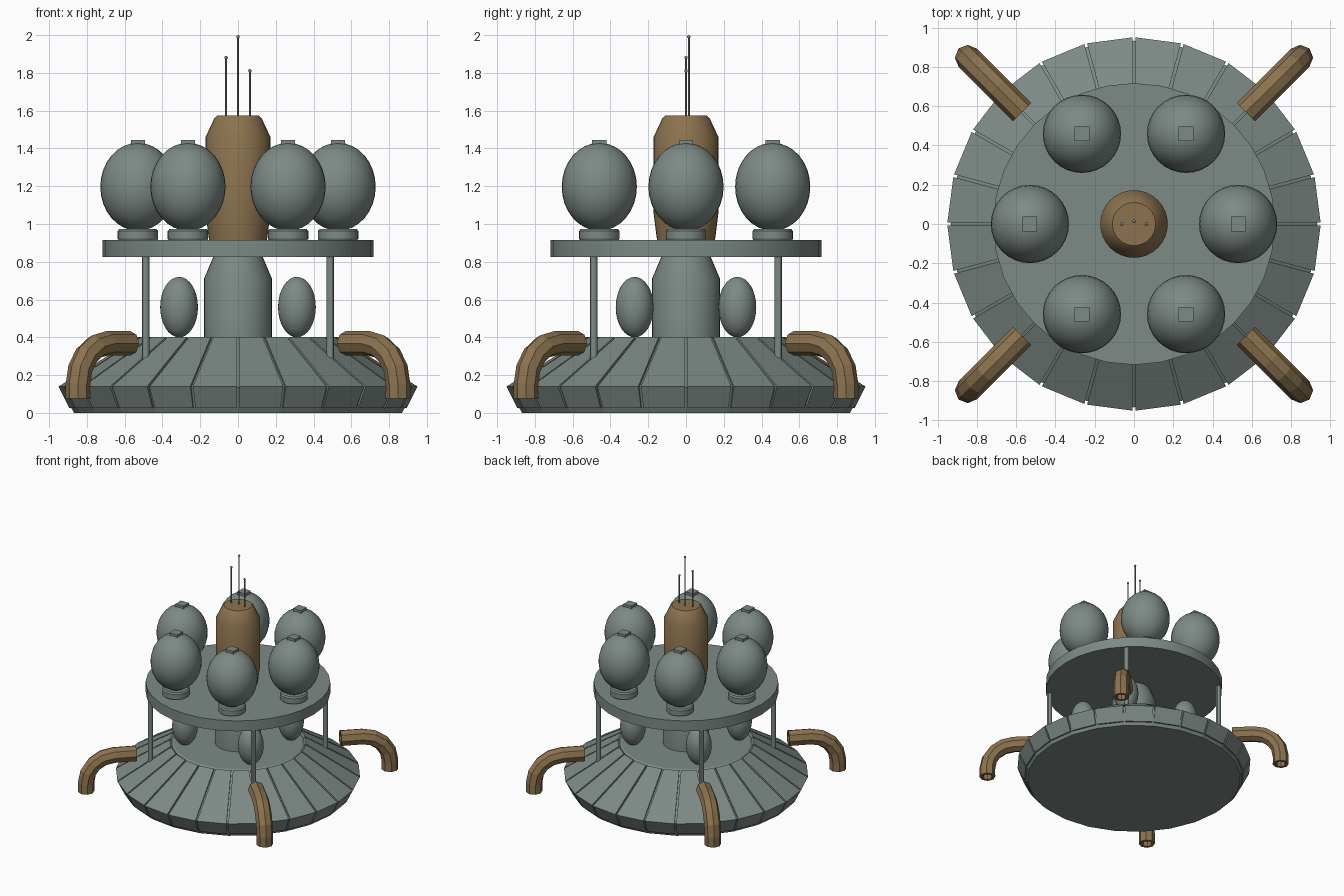
import bpy, bmesh
from math import sin, cos, pi, radians
from mathutils import Vector, Matrix

cube = bpy.data.objects.get("Cube")
if cube:
    bpy.data.objects.remove(cube, do_unlink=True)


def material(name, rgb):
    m = bpy.data.materials.new(name)
    m.use_nodes = True
    m.diffuse_color = (*rgb, 1)
    bsdf = next(n for n in m.node_tree.nodes if n.type == 'BSDF_PRINCIPLED')
    bsdf.inputs["Base Color"].default_value = (*rgb, 1)
    bsdf.inputs["Roughness"].default_value = 0.7
    return m


GREY = material("grey green metal", (0.205, 0.254, 0.235))
TAN = material("tan metal", (0.262, 0.171, 0.078))


def finish(bm, name, mat, smooth=True, at=(0, 0, 0)):
    bmesh.ops.recalc_face_normals(bm, faces=bm.faces)
    mesh = bpy.data.meshes.new(name)
    bm.to_mesh(mesh)
    bm.free()
    mesh.materials.append(mat)
    ob = bpy.data.objects.new(name, mesh)
    ob.location = at
    bpy.context.collection.objects.link(ob)
    if smooth:
        bpy.ops.object.select_all(action='DESELECT')
        ob.select_set(True)
        bpy.context.view_layer.objects.active = ob
        bpy.ops.object.shade_smooth_by_angle(angle=radians(30))
    return ob


def bridge(bm, a, b):
    for i in range(len(a)):
        j = (i + 1) % len(a)
        bm.faces.new((a[i], a[j], b[j], b[i]))


def lathe(name, profile, mat, sides=32, smooth=True, at=(0, 0, 0)):
    """Spin (radius, height) points into a capped solid."""
    bm = bmesh.new()
    rings = [[bm.verts.new((r * cos(2 * pi * i / sides), r * sin(2 * pi * i / sides), z))
              for i in range(sides)] for r, z in profile]
    for a, b in zip(rings, rings[1:]):
        bridge(bm, a, b)
    bm.faces.new(rings[0])
    bm.faces.new(rings[-1])
    return finish(bm, name, mat, smooth, at)


def ellipsoid(name, mat, centre, radius, half_height):
    bm = bmesh.new()
    bmesh.ops.create_uvsphere(bm, u_segments=32, v_segments=16, radius=1,
                              matrix=Matrix.Diagonal((radius, radius, half_height, 1)))
    return finish(bm, name, mat, True, centre)


def pipe(name, mat, angle, path, outer, inner, sides=8):
    """Hollow bent pipe whose path of (radius, height) points lies in a vertical plane."""
    bm = bmesh.new()
    out = Vector((cos(angle), sin(angle), 0))
    side = Vector((-sin(angle), cos(angle), 0))
    pts = [out * r + Vector((0, 0, z)) for r, z in path]

    def ring(k, radius):
        tangent = Vector()
        if k > 0:
            tangent += (pts[k] - pts[k - 1]).normalized()
        if k < len(pts) - 1:
            tangent += (pts[k + 1] - pts[k]).normalized()
        up = tangent.normalized().cross(side)
        return [bm.verts.new(pts[k] + radius * (side * cos(2 * pi * i / sides) + up * sin(2 * pi * i / sides)))
                for i in range(sides)]

    n = range(len(pts))
    rings = [ring(k, outer) for k in n] + [ring(k, inner) for k in reversed(n)]
    for k, a in enumerate(rings):
        bridge(bm, a, rings[(k + 1) % len(rings)])
    return finish(bm, name, mat, False)


# Base: solid core with separate bent panels around it
PANELS = 24
lathe("base_core", [(0.868, 0), (0.885, 0.03), (0.933, 0.135), (0.515, 0.393), (0.5, 0.4)],
      GREY, PANELS, False)
bm = bmesh.new()
outer_line = [(0.53, 0.402), (0.95, 0.14), (0.893, 0.025)]
inner_line = [(0.87, 0.025), (0.92, 0.135), (0.505, 0.385)]
section = outer_line + inner_line
for p in range(PANELS):
    a0, a1 = 2 * pi * p / PANELS, 2 * pi * (p + 1) / PANELS
    ends = []
    for a, shift in ((a0, 0.007), (a1, -0.007)):
        ends.append([bm.verts.new((r * cos(a) - shift * sin(a), r * sin(a) + shift * cos(a), z))
                     for r, z in section])
    bridge(bm, ends[0], ends[1])
    for e in ends:
        bm.faces.new((e[0], e[1], e[4], e[5]))
        bm.faces.new((e[1], e[2], e[3], e[4]))
finish(bm, "base_panels", GREY, False)

# Central column, platform and upper capsule
lathe("lower_column", [(0.18, 0.39), (0.18, 0.71), (0.125, 0.84)], GREY)
lathe("platform", [(0.717, 0.826), (0.717, 0.915)], GREY)
lathe("upper_capsule", [(0.153, 0.91), (0.172, 1.06), (0.172, 1.46), (0.125, 1.56), (0.11, 1.575)], TAN)

# Bent pipes and platform struts on the diagonals
bend = [(0.98 + 0.218 * sin(t * pi / 8), 0.15 + 0.218 * cos(t * pi / 8)) for t in range(5)]
path = [(0.806, 0.368)] + bend + [(1.198, 0.075)]
for k in range(4):
    angle = pi / 4 + k * pi / 2
    pipe(f"bent_pipe_{k + 1}", TAN, angle, path, 0.065, 0.042)
    lathe(f"platform_strut_{k + 1}", [(0.02, 0.27), (0.02, 0.83)], GREY, 12,
          at=(0.69 * cos(angle), 0.69 * sin(angle), 0))

# Egg-shaped tanks on the base
for sx in (-1, 1):
    for sy in (-1, 1):
        ellipsoid(f"lower_tank_{'left' if sx > 0 else 'right'}_{'back' if sy > 0 else 'front'}",
                  GREY, (0.312 * sx, 0.272 * sy, 0.56), 0.1, 0.16)

# Ring of large tanks, each with a pedestal and a cap
for k in range(6):
    x, y = 0.53 * cos(k * pi / 3), 0.53 * sin(k * pi / 3)
    ellipsoid(f"upper_tank_{k + 1}", GREY, (x, y, 1.197), 0.199, 0.233)
    lathe(f"tank_pedestal_{k + 1}",
          [(0.1, 0.91), (0.107, 0.922), (0.107, 0.962), (0.098, 0.974)], GREY, at=(x, y, 0))
    bm = bmesh.new()
    bmesh.ops.create_cube(bm, size=1, matrix=Matrix.Diagonal((0.075, 0.075, 0.03, 1)))
    finish(bm, f"tank_cap_{k + 1}", GREY, False, (x, y, 1.431))

# Antennas with ball tips
for name, x, y, top in (("right", -0.063, 0, 1.89), ("middle", 0, 0.015, 2.0), ("left", 0.063, 0, 1.82)):
    lathe(f"antenna_{name}", [(0.005, 1.56), (0.005, top - 0.008)], GREY, 8, at=(x, y, 0))
    ellipsoid(f"antenna_tip_{name}", GREY, (x, y, top - 0.009), 0.009, 0.009)
